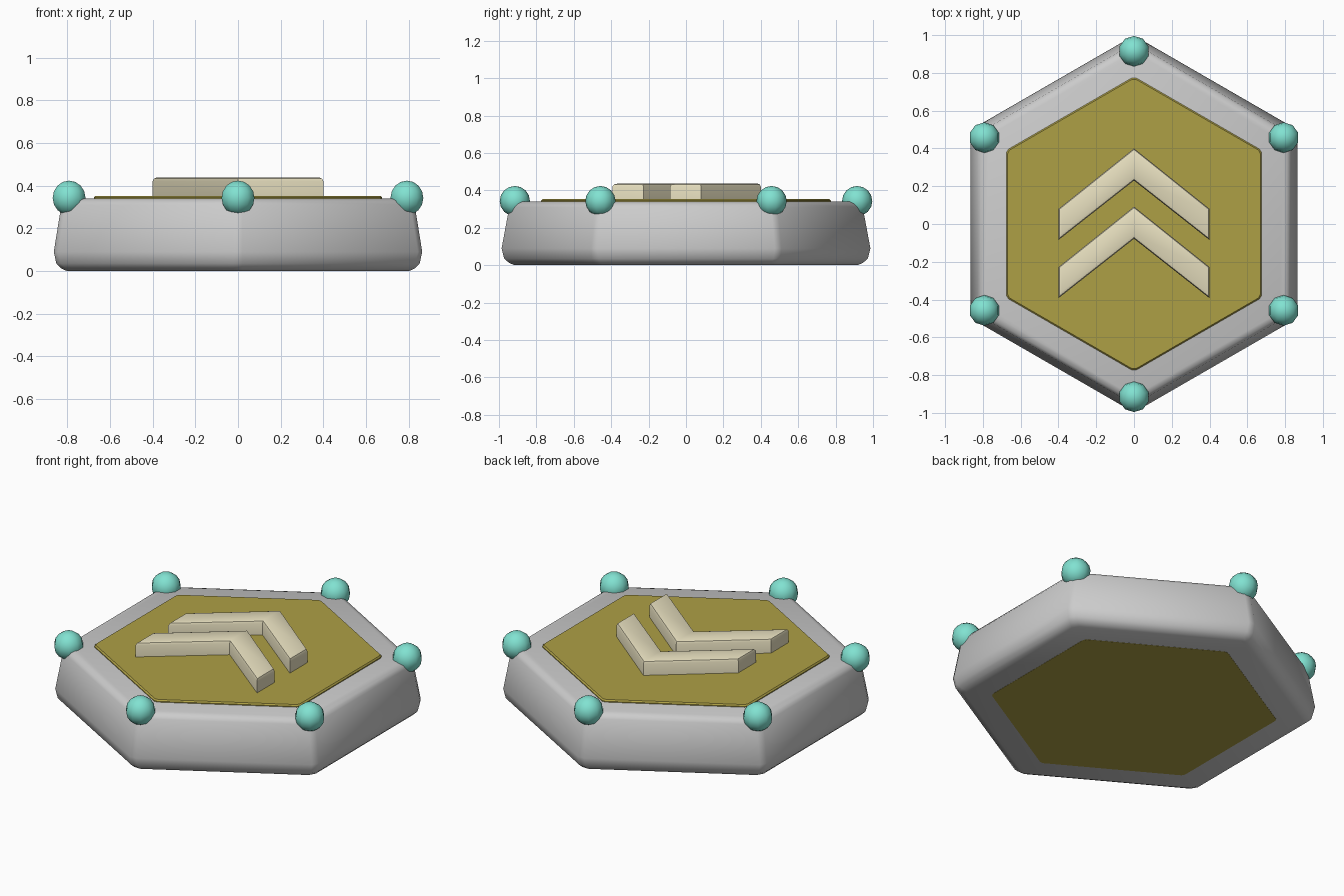
import bpy, bmesh, math
from mathutils import Vector

if "Cube" in bpy.data.objects:
    bpy.data.objects.remove(bpy.data.objects["Cube"])


def material(name, rgb):
    m = bpy.data.materials.new(name)
    m.diffuse_color = (*rgb, 1)
    m.use_nodes = True
    m.node_tree.nodes["Principled BSDF"].inputs["Base Color"].default_value = m.diffuse_color
    return m


gold = material("gold", (0.42, 0.35, 0.06))
cream = material("cream", (0.80, 0.74, 0.52))
teal = material("teal", (0.22, 0.76, 0.64))


def finish(name, bm, mat=None, angle=30):
    bmesh.ops.recalc_face_normals(bm, faces=bm.faces)
    me = bpy.data.meshes.new(name)
    bm.to_mesh(me)
    bm.free()
    ob = bpy.data.objects.new(name, me)
    bpy.context.collection.objects.link(ob)
    if mat:
        me.materials.append(mat)
    bpy.ops.object.select_all(action='DESELECT')
    ob.select_set(True)
    bpy.context.view_layer.objects.active = ob
    bpy.ops.object.shade_smooth_by_angle(angle=math.radians(angle))
    return ob


def hexagon(r, cut):
    """Pointy-top hexagon with slightly clipped corners."""
    c = [Vector((r * math.sin(i * math.pi / 3), r * math.cos(i * math.pi / 3))) for i in range(6)]
    pts = []
    for i in range(6):
        for n in (c[i - 1], c[(i + 1) % 6]):
            pts.append(c[i] + (n - c[i]).normalized() * cut)
    return pts


def loft(name, rings, cut, mat=None, angle=30):
    bm = bmesh.new()
    loops = [[bm.verts.new((p.x, p.y, z)) for p in hexagon(r, cut)] for z, r in rings]
    for a, b in zip(loops, loops[1:]):
        for i in range(12):
            j = (i + 1) % 12
            bm.faces.new((a[i], a[j], b[j], b[i]))
    bm.faces.new(loops[0])
    bm.faces.new(loops[-1])
    return finish(name, bm, mat, angle)


# Grey body with rounded rims
loft("base", [(0.001, .93), (.012, .957), (.035, .984), (.09, .998),
              (.31, .957), (.33, .94), (.34, .912)], .024, None, 35)

# Gold plate, running through the body to the underside
loft("plate", [(0, .78), (.345, .78), (.353, .772)], .012, gold)


# Two raised chevrons
def chevron(name, dy):
    bm = bmesh.new()
    outline = [(0, .40), (.4, .08), (.4, -.085), (0, .23), (-.4, -.085), (-.4, .08)]
    f = bm.faces.new([bm.verts.new((x, y + dy, .34)) for x, y in outline])
    ext = bmesh.ops.extrude_face_region(bm, geom=[f])
    top = [v for v in ext['geom'] if isinstance(v, bmesh.types.BMVert)]
    bmesh.ops.translate(bm, verts=top, vec=(0, 0, .098))
    edges = [e for e in bm.edges if all(v in top for v in e.verts)]
    bmesh.ops.bevel(bm, geom=edges, offset=.017, segments=2, profile=.5, affect='EDGES')
    finish(name, bm, cream)


chevron("upper_chevron", 0)
chevron("lower_chevron", -.308)

# Corner studs
for i in range(6):
    a = math.pi / 6 + i * math.pi / 3
    bm = bmesh.new()
    bmesh.ops.create_uvsphere(bm, u_segments=10, v_segments=8, radius=.081)
    bmesh.ops.translate(bm, verts=bm.verts, vec=(.915 * math.cos(a), .915 * math.sin(a), .343))
    finish(f"corner_stud_{i + 1}", bm, teal, 60)
